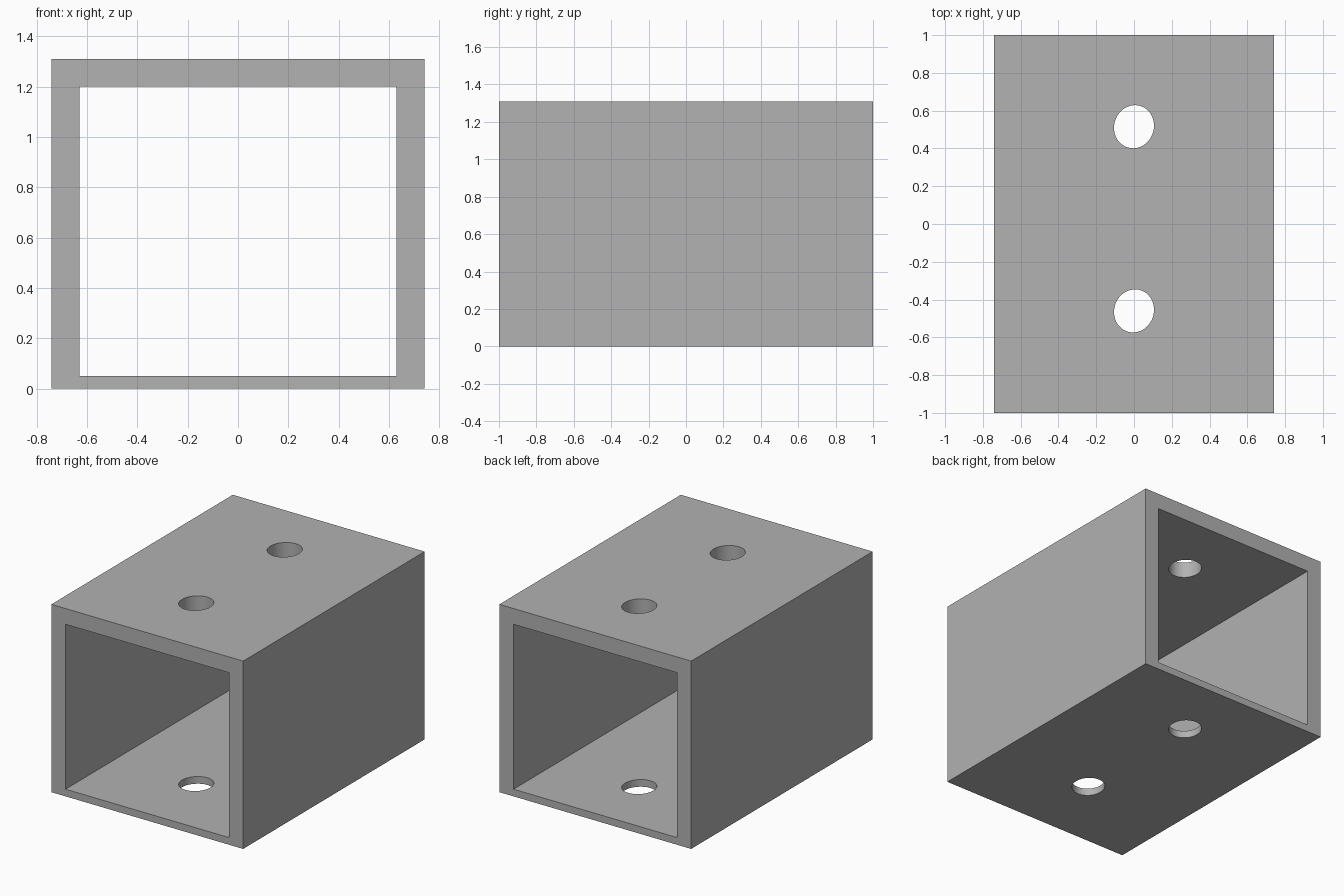
import bpy, math

cube = bpy.data.objects.get("Cube")
if cube:
    bpy.data.objects.remove(cube, do_unlink=True)

grey = bpy.data.materials.new("plain grey")
grey.use_nodes = True
colour = (0.445, 0.445, 0.445, 1)
grey.diffuse_color = colour
grey.node_tree.nodes["Principled BSDF"].inputs["Base Color"].default_value = colour


def box(name, x, y, z0, z1):
    """Box spanning -x..x, -y..y and z0..z1."""
    bpy.ops.mesh.primitive_cube_add(size=2, location=(0, 0, (z0 + z1) / 2))
    obj = bpy.context.object
    obj.name = name
    obj.scale = (x, y, (z1 - z0) / 2)
    bpy.ops.object.transform_apply(location=True, rotation=True, scale=True)
    obj.data.materials.append(grey)
    return obj


def bolt_cutter(x, y):
    """Slightly oval drill that passes through top and bottom walls."""
    bpy.ops.mesh.primitive_cylinder_add(vertices=48, radius=1, depth=3, location=(x, y, 0.65))
    obj = bpy.context.object
    obj.name = "hole_cutter"
    obj.scale = (0.105, 0.115, 1)
    obj.rotation_euler.z = math.radians(-17)
    bpy.ops.object.transform_apply(location=True, rotation=True, scale=True)
    obj.data.materials.append(grey)
    return obj


# Outer block, hollowed from end to end, with two vertical bolt holes
tube = box("square_tube", 0.74, 1, 0, 1.31)
cutters = [box("bore_cutter", 0.63, 1.2, 0.05, 1.2),
           bolt_cutter(0, 0.515), bolt_cutter(0, -0.46)]

bpy.ops.object.select_all(action='DESELECT')
tube.select_set(True)
bpy.context.view_layer.objects.active = tube
for cutter in cutters:
    cutter.hide_render = True
    mod = tube.modifiers.new("cut", 'BOOLEAN')
    mod.operation = 'DIFFERENCE'
    mod.solver = 'EXACT'
    mod.object = cutter
    bpy.ops.object.modifier_apply(modifier=mod.name)
    bpy.data.objects.remove(cutter, do_unlink=True)

# Smooth hole walls, crisp edges elsewhere
bpy.ops.object.shade_smooth_by_angle(angle=math.radians(30))
